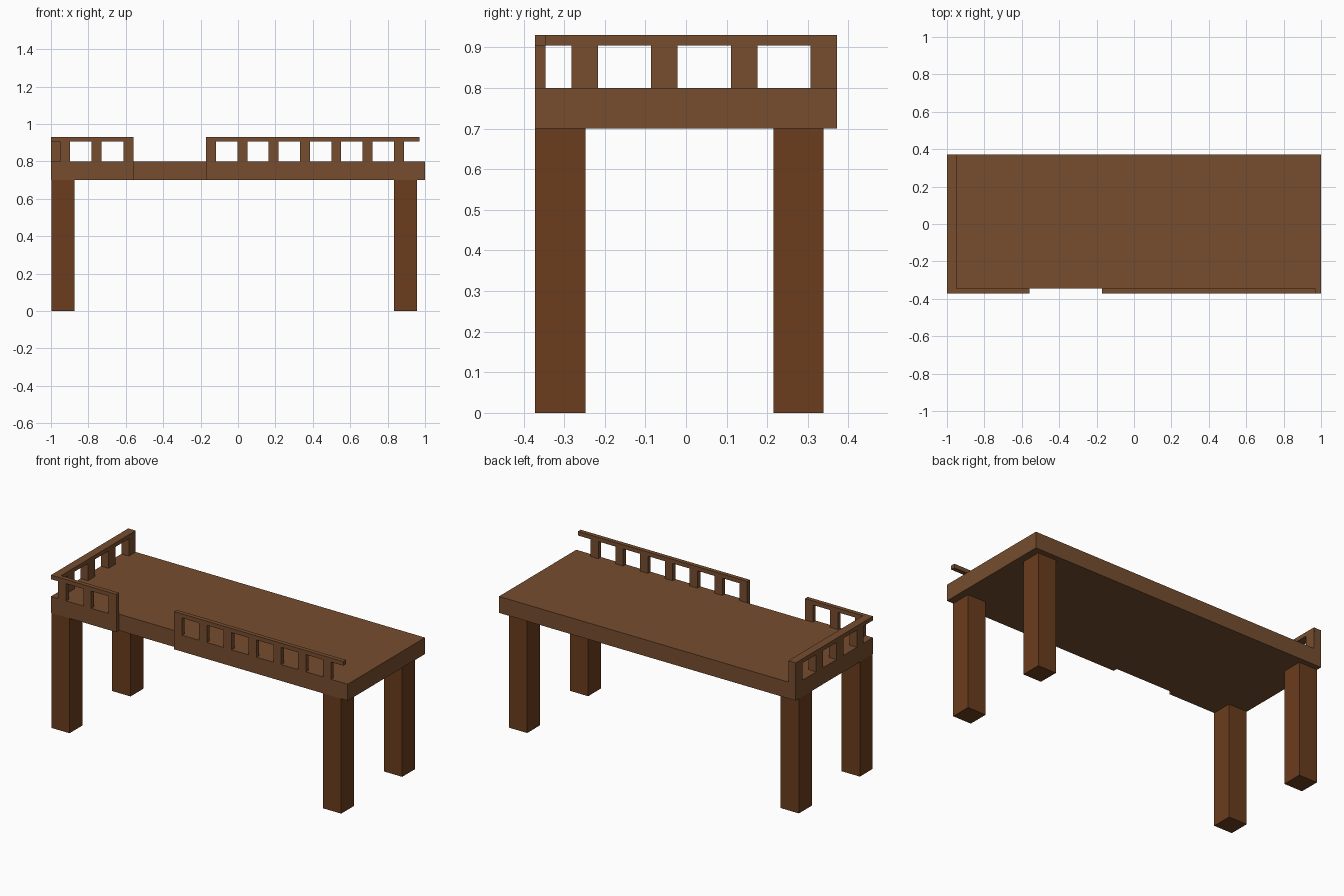
import bpy
import bmesh

if "Cube" in bpy.data.objects:
    bpy.data.objects.remove(bpy.data.objects["Cube"])


def material(name, color):
    m = bpy.data.materials.new(name)
    m.diffuse_color = (*color, 1)
    m.use_nodes = True
    m.node_tree.nodes["Principled BSDF"].inputs["Base Color"].default_value = m.diffuse_color
    return m


def boxes(name, spans, mat):
    """One object made of boxes, each given as (x0, x1), (y0, y1), (z0, z1)."""
    bm = bmesh.new()
    for span in spans:
        verts = bmesh.ops.create_cube(bm, size=1)["verts"]
        for v in verts:
            v.co = [(a + b) / 2 + c * (b - a) for c, (a, b) in zip(v.co, span)]
    mesh = bpy.data.meshes.new(name)
    bm.to_mesh(mesh)
    bm.free()
    mesh.materials.append(mat)
    obj = bpy.data.objects.new(name, mesh)
    bpy.context.collection.objects.link(obj)
    return obj


top_wood = material("top_wood", (0.18, 0.075, 0.028))
leg_wood = material("leg_wood", (0.145, 0.047, 0.013))

BACK, FRONT, INNER = 0.372, -0.372, -0.346
DECK, TOP = (0.70, 0.80), (0.905, 0.93)
POST = (DECK[1], TOP[0])
FRONT_Y, SIDE_X = (FRONT, INNER), (-1.0, -0.95)

# Table slab
boxes("slab", [((-0.95, 1), (INNER, BACK), DECK)], top_wood)

# Legs
for side, x in (("left", -0.998), ("right", 0.833)):
    for end, y in (("front", FRONT), ("back", 0.215)):
        boxes(f"{end}_{side}_leg", [((x, x + 0.123), (y, y + 0.124), (0, 0.70))], leg_wood)


# Front railings: apron, posts and handrail, with a gap between them
def front_railing(name, apron, rail, first, step, count):
    posts = [((first + i * step, first + i * step + 0.053), FRONT_Y, POST) for i in range(count)]
    boxes(name, [(apron, FRONT_Y, DECK), (rail, FRONT_Y, TOP)] + posts, top_wood)


front_railing("front_left_railing", (-1, -0.56), (-1, -0.56), -0.951, 0.169, 3)
front_railing("front_right_railing", (-0.17, 1), (-0.17, 0.97), -0.17, 0.1672, 7)

# Left side railing
side_y = (INNER, BACK)
side_posts = [(SIDE_X, (-0.282 + i * 0.1963, -0.217 + i * 0.1963), POST) for i in range(4)]
boxes("side_railing", [(SIDE_X, side_y, DECK), (SIDE_X, side_y, TOP)] + side_posts, top_wood)
